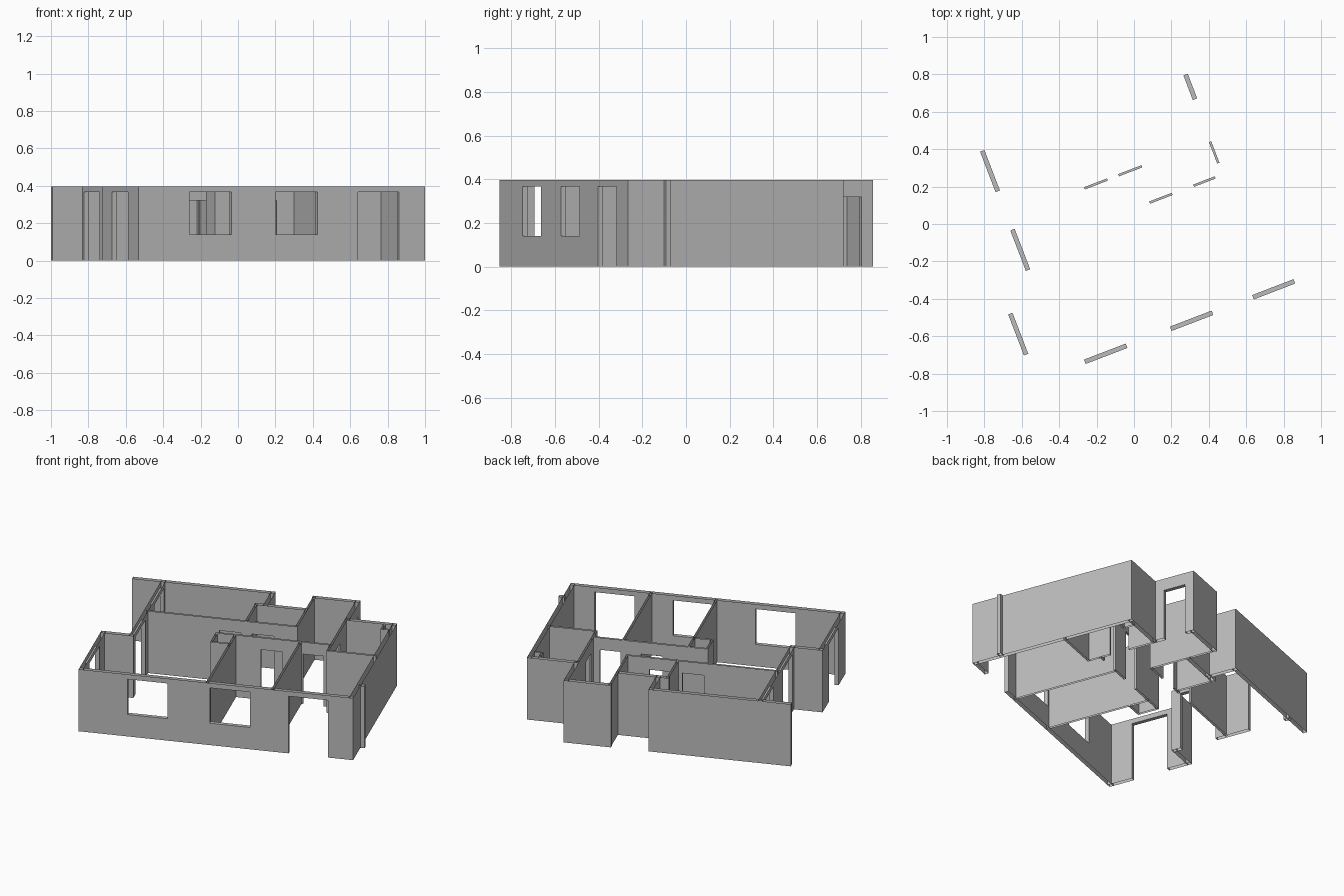
import bpy, bmesh, math
from mathutils import Matrix

cube = bpy.data.objects.get("Cube")
if cube:
    bpy.data.objects.remove(cube, do_unlink=True)

grey = bpy.data.materials.new("wall_grey")
grey.use_nodes = True
grey.diffuse_color = (0.5, 0.5, 0.5, 1)
grey.node_tree.nodes["Principled BSDF"].inputs["Base Color"].default_value = (0.5, 0.5, 0.5, 1)

H = 0.397        # wall height
THICK = 0.025    # outer walls
THIN = 0.013     # partitions
SILL, HEAD, DOOR = 0.14, 0.366, 0.32

# The plan is laid out from its outer front corner, then turned in place
PLACE = Matrix.Translation((-0.531, -0.853, 0)) @ Matrix.Rotation(math.radians(21), 4, 'Z')


def wall(name, axis, pos, start, end, thick=THICK, openings=()):
    """Open-topped wall centred on pos, running start..end along axis,
    with openings given as (from, to, sill, head)."""
    bm = bmesh.new()

    def point(s, t, z):
        return bm.verts.new((s, pos + t, z) if axis == 'u' else (pos + t, s, z))

    def quad(*pts):
        f = bm.faces.new([point(*p) for p in pts])
        return f

    h = thick / 2

    def sides(a, b, z0, z1):
        quad((a, -h, z0), (b, -h, z0), (b, -h, z1), (a, -h, z1))
        quad((b, h, z0), (a, h, z0), (a, h, z1), (b, h, z1))

    def cross(s, z0, z1, flip):
        pts = [(s, -h, z0), (s, -h, z1), (s, h, z1), (s, h, z0)]
        quad(*(pts if not flip else pts[::-1]))

    def level(a, b, z, flip):
        pts = [(a, -h, z), (b, -h, z), (b, h, z), (a, h, z)]
        quad(*(pts if not flip else pts[::-1]))

    at = start
    for a, b, sill, head in sorted(openings):
        sides(at, a, 0, H)
        sides(a, b, head, H)
        level(a, b, head, True)
        if sill > 0:
            sides(a, b, 0, sill)
            level(a, b, sill, False)
        cross(a, sill, head, True)
        cross(b, sill, head, False)
        at = b
    sides(at, end, 0, H)
    cross(start, 0, H, False)
    cross(end, 0, H, True)
    if axis == 'v':
        bmesh.ops.reverse_faces(bm, faces=bm.faces)
    bmesh.ops.remove_doubles(bm, verts=bm.verts, dist=0.0001)
    mesh = bpy.data.meshes.new(name)
    bm.to_mesh(mesh)
    bm.free()
    mesh.materials.append(grey)
    obj = bpy.data.objects.new(name, mesh)
    obj.matrix_world = PLACE
    bpy.context.collection.objects.link(obj)


# Outer walls
wall("front_wall", 'u', 0.0125, 0, 1.64, openings=[
    (0.292, 0.531, SILL, HEAD), (0.784, 1.023, SILL, HEAD), (1.255, 1.492, 0, HEAD)])
wall("living_side_wall", 'v', 0.0125, 0, 0.545, openings=[(0.161, 0.396, 0, HEAD)])
wall("living_return_wall", 'u', 0.5325, 0, 0.197)
wall("balcony_wall", 'v', 0.184, 0.52, 1.3, openings=[
    (0.579, 0.811, 0, HEAD), (1.03, 1.262, 0, HEAD)])
wall("back_wall", 'u', 1.296, 0, 0.85)
wall("recess_side_wall", 'v', 0.838, 1.11, 1.308)
wall("recess_wall", 'u', 1.12, 0.773, 1.09)
wall("hall_back_wall", 'u', 1.296, 1.075, 1.357)
wall("entrance_wall", 'v', 1.345, 1.04, 1.308, openings=[(1.112, 1.253, 0, DOOR)])
wall("bath_back_wall", 'u', 1.043, 1.335, 1.64)
wall("right_wall", 'v', 1.628, 0, 1.055)
wall("right_wall_post", 'u', 0.188, 1.63, 1.665)

# Inner partitions
wall("bedroom_wall", 'u', 0.879, 0.184, 1.09, THIN, [
    (0.623, 0.754, 0, DOOR), (0.818, 0.951, 0, DOOR)])
wall("hall_wall", 'u', 0.683, 0.65, 1.345, THIN, [
    (0.92, 1.05, 0, DOOR), (1.172, 1.296, 0, DOOR)])
wall("bath_side_wall", 'v', 1.339, 0.595, 1.05, THIN, [(0.748, 0.871, 0, DOOR)])
wall("bath_front_wall", 'u', 0.602, 1.333, 1.63, THIN)
wall("washroom_side_wall", 'v', 0.782, 0.879, 1.13, THIN)
wall("washroom_hall_wall", 'v', 1.084, 0.875, 1.308, THIN)
wall("living_partition", 'v', 0.766, 0.01, 0.683, THIN)
wall("front_partition", 'v', 1.157, 0.01, 0.683, THIN)

# Service shafts
wall("living_shaft_front", 'u', 0.556, 0.65, 0.766, THIN)
wall("living_shaft_side", 'v', 0.656, 0.55, 0.683, THIN)
wall("bath_shaft_front", 'u', 0.966, 1.566, 1.62, THIN)
wall("bath_shaft_side", 'v', 1.572, 0.96, 1.035, THIN)
